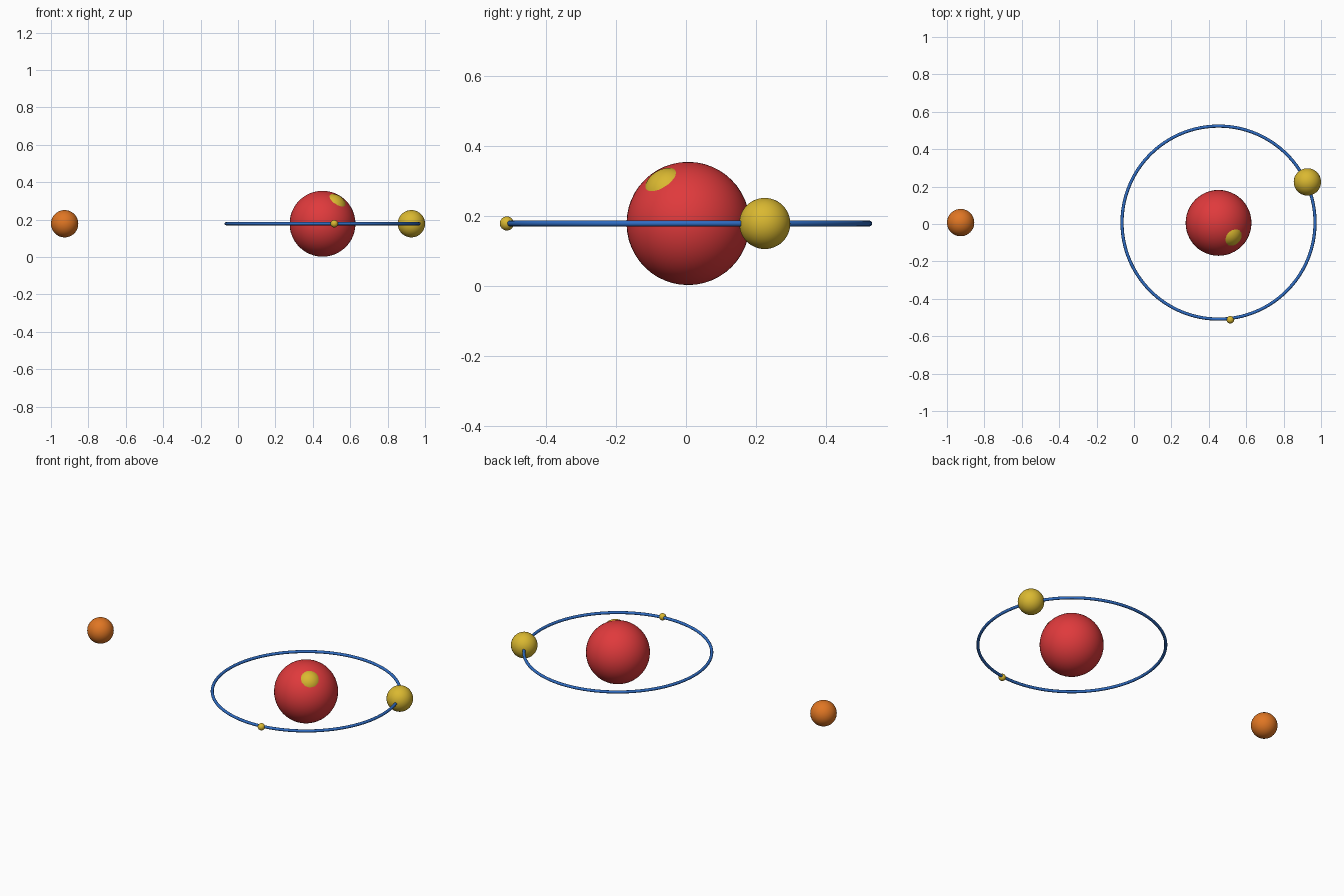
import bpy
import math
from mathutils import Vector

if "Cube" in bpy.data.objects:
    bpy.data.objects.remove(bpy.data.objects["Cube"])


def material(name, rgb):
    m = bpy.data.materials.new(name)
    m.diffuse_color = (*rgb, 1)
    m.use_nodes = True
    m.node_tree.nodes["Principled BSDF"].inputs["Base Color"].default_value = m.diffuse_color
    return m


RED = material("red", (0.74, 0.042, 0.045))
ORANGE = material("orange", (0.74, 0.18, 0.017))
YELLOW = material("yellow", (0.70, 0.48, 0.03))
BLUE = material("blue", (0.028, 0.15, 0.54))


def finish(name, mat):
    ob = bpy.context.object
    ob.name = name
    ob.data.materials.append(mat)
    bpy.ops.object.shade_smooth_by_angle(angle=math.radians(40))


def ball(name, centre, radius, mat):
    bpy.ops.mesh.primitive_uv_sphere_add(segments=48, ring_count=24, radius=radius, location=centre)
    finish(name, mat)


Z = 0.178                       # common orbital plane
hub = Vector((0.452, 0.006, Z))

# central body, with a small moon half sunk into its upper front right
ball("central_sphere", hub, 0.176, RED)
ball("embedded_moon", hub + Vector((0.082, -0.080, 0.128)).normalized() * 0.115, 0.073, YELLOW)

# thin orbit ring and the two bodies riding on it
bpy.ops.mesh.primitive_torus_add(major_segments=128, minor_segments=12, major_radius=0.516,
                                 minor_radius=0.0085, location=(0.452, 0.0075, Z))
finish("orbit_ring", BLUE)
ball("large_moon", (0.927, 0.225, Z), 0.073, YELLOW)
ball("small_moon", (0.515, -0.512, Z), 0.020, YELLOW)

# distant body, outside the orbit
ball("outer_sphere", (-0.927, 0.0075, Z), 0.073, ORANGE)
